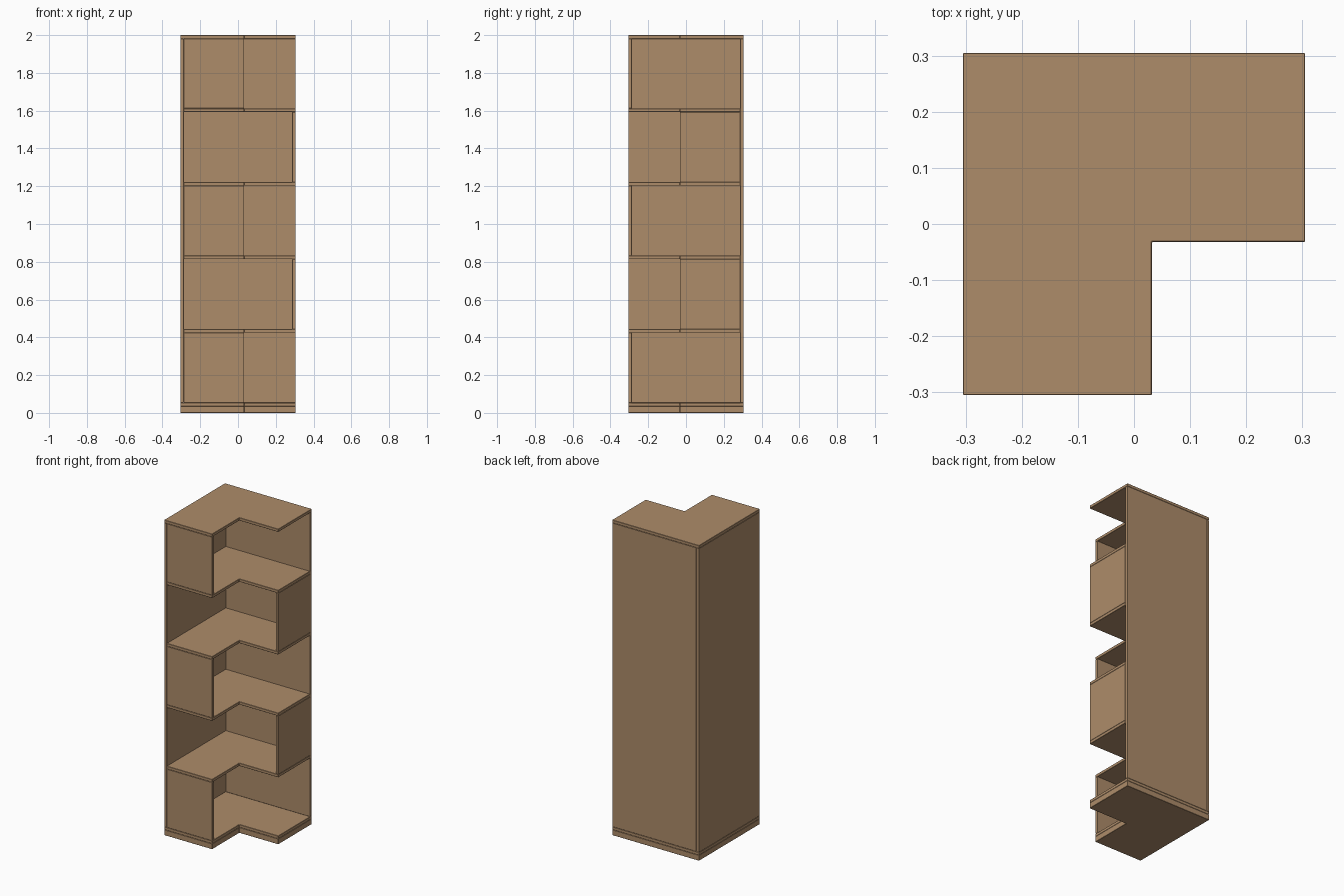
import bpy, bmesh

if "Cube" in bpy.data.objects:
    bpy.data.objects.remove(bpy.data.objects["Cube"])

H = 0.305      # half footprint
N = 0.032      # notch corner (x = N, y = -N)
T = 0.0185     # board thickness
BASE = 0.035   # plinth height
BAY = 0.371    # clear height of one compartment

wood = bpy.data.materials.new("wood")
wood.diffuse_color = (0.42, 0.262, 0.144, 1)
wood.use_nodes = True
wood.node_tree.nodes["Principled BSDF"].inputs["Base Color"].default_value = wood.diffuse_color


def board(name, outline, z0, z1):
    """Extrude a counter-clockwise outline into a board with softened edges."""
    bm = bmesh.new()
    face = bm.faces.new([bm.verts.new((x, y, z0)) for x, y in outline])
    ext = bmesh.ops.extrude_face_region(bm, geom=[face], use_keep_orig=True)
    for v in ext["geom"]:
        if isinstance(v, bmesh.types.BMVert):
            v.co.z = z1
    bmesh.ops.recalc_face_normals(bm, faces=bm.faces)
    mesh = bpy.data.meshes.new(name)
    bm.to_mesh(mesh)
    bm.free()
    mesh.materials.append(wood)
    obj = bpy.data.objects.new(name, mesh)
    bpy.context.collection.objects.link(obj)
    bevel = obj.modifiers.new("edge", 'BEVEL')
    bevel.width = 0.0015
    bevel.segments = 1
    return obj


def rect(x0, x1, y0, y1):
    return [(x0, y0), (x1, y0), (x1, y1), (x0, y1)]


def ell(x0, y1):
    """L-shaped outline with the notch at the front right."""
    return [(x0, -H), (N, -H), (N, -N), (H, -N), (H, y1), (x0, y1)]


# Plinth, floor and top cover the whole footprint
floor_z = BASE + T
top_z = 2 - T
board("plinth", ell(-H, H), 0, BASE)
board("bottom_shelf", ell(-H, H), BASE, floor_z)
board("top_panel", ell(-H, H), top_z, 2)

# Full-height walls
board("left_wall", rect(-H, -H + T, -H, H), floor_z, top_z)
board("back_wall", rect(-H + T, H, H - T, H), floor_z, top_z)

# Compartments: closing panel alternates between front and right ends
for i in range(5):
    z0 = floor_z + i * (BAY + T)
    z1 = z0 + BAY if i < 4 else top_z
    if i % 2 == 0:
        board(f"front_panel_{i + 1}", rect(-H + T, N, -H, -H + T), z0, z1)
    else:
        board(f"right_panel_{i + 1}", rect(H - T, H, -N, H - T), z0, z1)
    if i < 4:
        board(f"shelf_{i + 1}", ell(-H + T, H - T), z1, z1 + T)
